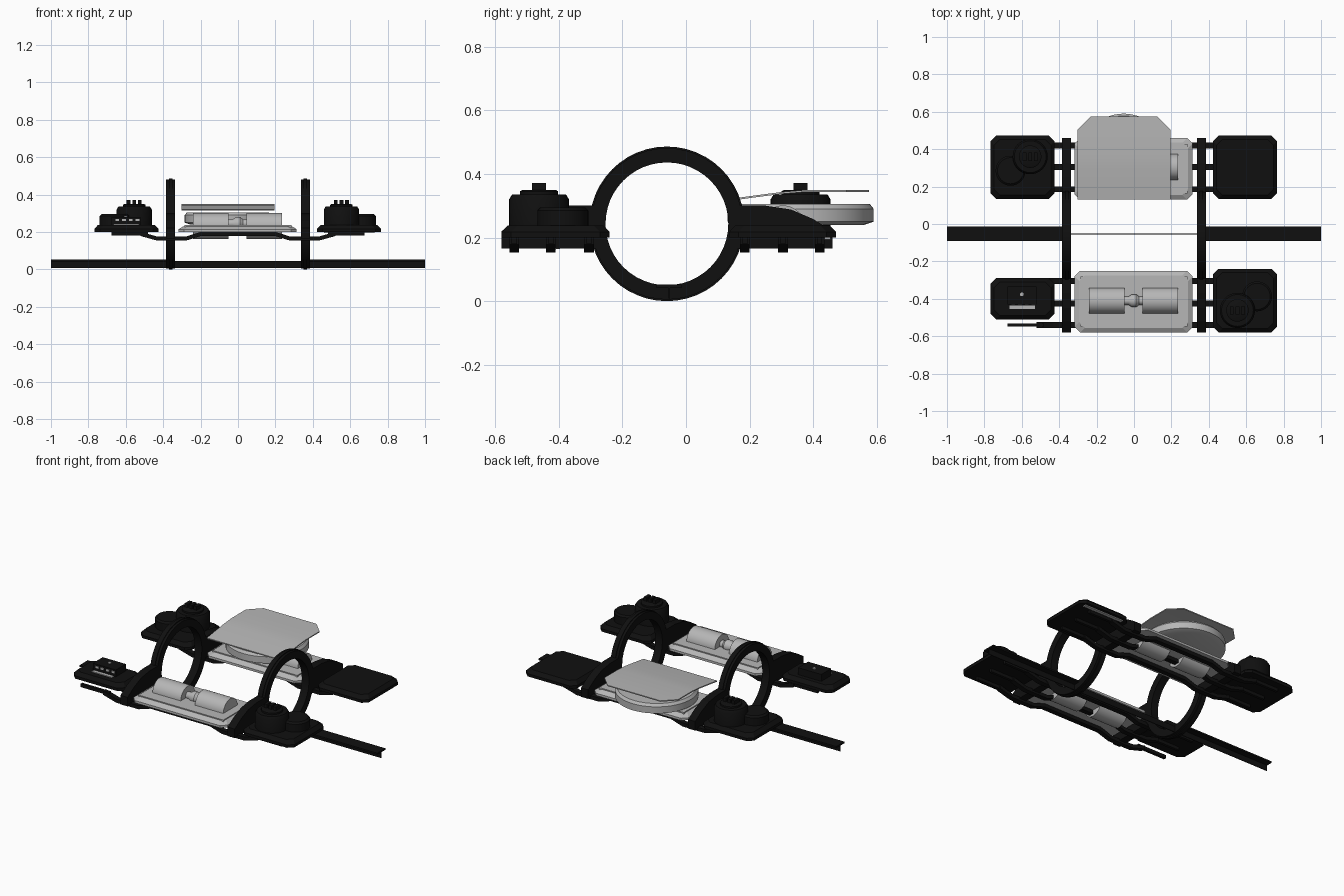
import bpy, bmesh, math
from mathutils import Vector

if "Cube" in bpy.data.objects:
    bpy.data.objects.remove(bpy.data.objects["Cube"])


def material(name, value):
    m = bpy.data.materials.new(name)
    m.use_nodes = True
    c = (value, value, value, 1)
    m.diffuse_color = c
    m.node_tree.nodes["Principled BSDF"].inputs["Base Color"].default_value = c
    return m


BLACK = material("black", 0.005)
GREY = material("light grey", 0.47)
MID_Y = -0.06   # the two wings mirror about this line


def loft(name, loops, mat, smooth=False, closed=False):
    """Skin a list of equal loops; cap the ends unless closed."""
    bm = bmesh.new()
    rows = [[bm.verts.new(p) for p in loop] for loop in loops]
    n = len(rows[0])
    pairs = list(zip(rows, rows[1:]))
    if closed:
        pairs.append((rows[-1], rows[0]))
    else:
        bm.faces.new(rows[0])
        bm.faces.new(rows[-1])
    for a, b in pairs:
        for i in range(n):
            j = (i + 1) % n
            bm.faces.new((a[i], a[j], b[j], b[i]))
    bmesh.ops.recalc_face_normals(bm, faces=bm.faces)
    me = bpy.data.meshes.new(name)
    bm.to_mesh(me)
    bm.free()
    me.materials.append(mat)
    ob = bpy.data.objects.new(name, me)
    bpy.context.collection.objects.link(ob)
    if smooth:
        bpy.ops.object.select_all(action='DESELECT')
        ob.select_set(True)
        bpy.context.view_layer.objects.active = ob
        bpy.ops.object.shade_smooth_by_angle(angle=math.radians(35))
    return ob


def box(name, x0, x1, y0, y1, z0, z1, mat):
    return plate(name, x0, x1, y0, y1, [(z0, 0), (z1, 0)], mat, 0)


def plate(name, x0, x1, y0, y1, layers, mat, cut=0.03):
    """Rectangle with cut corners, stacked as (height, inset) layers."""
    loops = []
    for z, d in layers:
        a, b, c, e = x0 + d, x1 - d, y0 + d, y1 - d
        if cut:
            pts = [(a + cut, c), (b - cut, c), (b, c + cut), (b, e - cut),
                   (b - cut, e), (a + cut, e), (a, e - cut), (a, c + cut)]
        else:
            pts = [(a, c), (b, c), (b, e), (a, e)]
        loops.append([(x, y, z) for x, y in pts])
    return loft(name, loops, mat)


def lathe(name, x, y, steps, mat, n=32):
    """Upright round part from (height, radius) steps."""
    loops = [[(x + r * math.cos(math.tau * i / n), y + r * math.sin(math.tau * i / n), z)
              for i in range(n)] for z, r in steps]
    return loft(name, loops, mat, True)


def spindle(name, y, z, steps, mat, n=32):
    """Round part lying along x from (x, radius) steps."""
    loops = [[(x, y + r * math.cos(math.tau * i / n), z + r * math.sin(math.tau * i / n))
              for i in range(n)] for x, r in steps]
    return loft(name, loops, mat, True)


def ring(name, x, half, r_in, r_out, n=48):
    loops = []
    for i in range(n):
        a = math.tau * i / n
        loops.append([(x + dx, MID_Y + r * math.cos(a), 0.243 + r * math.sin(a))
                      for dx, r in ((-half, r_in), (half, r_in), (half, r_out), (-half, r_out))])
    return loft(name, loops, BLACK, True, True)


def turret(name, x, y, s):
    """Twin drum with three knobs; s flips the drum layout."""
    lathe(name + "_main_drum", x, y, [(0.23, 0.094), (0.32, 0.094), (0.335, 0.085)], BLACK)
    lathe(name + "_cap", x, y, [(0.33, 0.06), (0.345, 0.06), (0.35, 0.052)], BLACK)
    for k in (-1, 0, 1):
        box(name + "_knob", x + k * 0.03 - 0.01, x + k * 0.03 + 0.01,
            y - 0.022, y + 0.022, 0.34, 0.372, BLACK)
    lathe(name + "_side_drum", x + s * 0.105, y + s * 0.075,
          [(0.23, 0.08), (0.285, 0.08), (0.295, 0.07)], BLACK)


# Rings with a fine raised rib, rails and connecting web
for side, sx in (("left", 1), ("right", -1)):
    ring(side + "_ring", sx * 0.36, 0.024, 0.193, 0.238)
    ring(side + "_ring_rib", sx * 0.36, 0.009, 0.23, 0.243)
    a, b = sorted((sx * 0.36, sx))
    box(side + "_rail_flange", a, b, -0.092, -0.014, 0.042, 0.052, BLACK)
box("rail_web", -1, 1, -0.055, -0.051, 0.008, 0.045, BLACK)

# Wing frames: dipped rods and sloped brackets, mirrored front to back
HALF_ROD = [(0.0, 0.2), (0.2, 0.2), (0.28, 0.175), (0.43, 0.175), (0.52, 0.2)]
ROD = [(-x, z) for x, z in HALF_ROD[:0:-1]] + HALF_ROD
BRACKET = [(0.14, 0.2), (0.15, 0.3), (0.25, 0.3), (0.33, 0.288),
           (0.4, 0.258), (0.46, 0.22), (0.46, 0.195)]
for wing, sy in (("back", 1), ("front", -1)):
    def flip(y):
        return MID_Y + sy * (y - MID_Y)
    for ry in (0.185, 0.305, 0.42):
        y = flip(ry)
        loft(wing + "_rod",
             [[(x, y - 0.015, z - 0.022), (x, y + 0.015, z - 0.022),
               (x, y + 0.015, z), (x, y - 0.015, z)] for x, z in ROD], BLACK)
        for sx in (-1, 1):
            a, b = sorted((sx * 0.48, sx * 0.675))
            box(wing + "_rod_tip", a, b, y - 0.008, y + 0.008, 0.18, 0.2, BLACK)
    for sx in (-1, 1):
        loft(wing + "_bracket",
             [[(sx * 0.36 + dx, flip(y), z) for y, z in BRACKET] for dx in (-0.024, 0.024)], BLACK)
        box(wing + "_crossbar", sx * 0.36 - 0.024, sx * 0.36 + 0.024,
            *sorted((flip(0.14), flip(0.46))), 0.165, 0.205, BLACK)

    # Grey centre deck with two rollers on a waisted axle
    y0, y1 = sorted((flip(0.13), flip(0.46)))
    yc = -0.41 if sy < 0 else 0.305
    plate(wing + "_deck", -0.318, 0.314, y0, y1,
          [(0.2, 0.0), (0.214, 0.0), (0.23, 0.025)], GREY)
    box(wing + "_deck_panel", -0.285, 0.285, y0 + 0.032, y1 - 0.032, 0.225, 0.236, GREY)
    for x0 in (-0.24, 0.046):
        spindle(wing + "_roller", yc, 0.232, [(x0, 0.069), (x0 + 0.19, 0.069)], GREY)
    spindle(wing + "_axle", yc, 0.245,
            [(-0.055, 0.022), (-0.03, 0.022), (-0.012, 0.034), (0.012, 0.034),
             (0.028, 0.022), (0.05, 0.022)], GREY)

# Outer black platforms
EDGE = [(0.2, 0.0), (0.217, 0.0), (0.238, 0.02)]
plate("back_left_platform", 0.422, 0.765, 0.135, 0.472, EDGE, BLACK)
plate("back_right_platform", -0.768, -0.425, 0.135, 0.472, EDGE, BLACK)
plate("front_left_platform", 0.422, 0.765, -0.58, -0.24, EDGE, BLACK)
plate("front_right_platform", -0.768, -0.425, -0.51, -0.29, EDGE, BLACK)
box("platform_under_strip", 0.46, 0.73, 0.435, 0.455, 0.194, 0.201, GREY)
turret("front_turret", 0.553, -0.462, 1)
turret("back_turret", -0.555, 0.36, -1)

# Small control block with grey trim
box("control_block", -0.675, -0.52, -0.43, -0.335, 0.23, 0.28, BLACK)
box("control_strip", -0.665, -0.53, -0.455, -0.435, 0.236, 0.243, GREY)
for k in range(4):
    x = -0.655 + k * 0.036
    box("control_key", x, x + 0.02, -0.434, -0.43, 0.258, 0.27, GREY)
lathe("control_button", -0.6, -0.376, [(0.279, 0.01), (0.284, 0.01)], GREY, 12)

# Round drum and bent cover sheet above the back deck
lathe("drum", -0.055, 0.36, [(0.24, 0.2), (0.25, 0.23), (0.29, 0.23), (0.305, 0.218)], GREY, 64)
SHEET = [(0.13, 0.32, 0.248), (0.2, 0.33, 0.248), (0.3, 0.343, 0.248), (0.37, 0.349, 0.248),
         (0.505, 0.349, 0.248), (0.575, 0.349, 0.178)]
loft("cover_sheet",
     [[(-0.053 - w, y, z - 0.006), (-0.053 + w, y, z - 0.006),
       (-0.053 + w, y, z), (-0.053 - w, y, z)] for y, z, w in SHEET], GREY, True)
